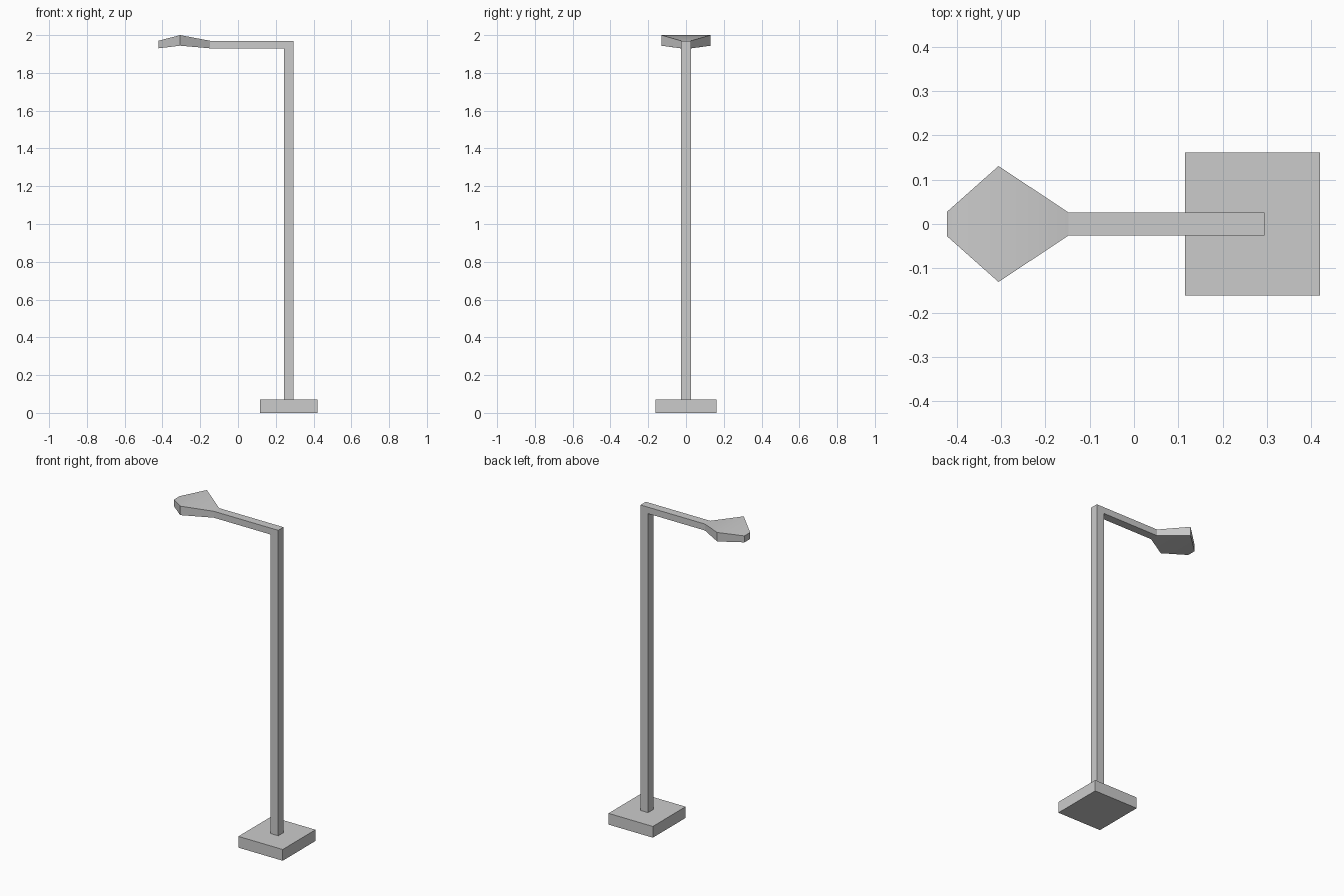
import bpy, bmesh, math

if "Cube" in bpy.data.objects:
    bpy.data.objects.remove(bpy.data.objects["Cube"])


def loft(name, sections, cap_start=False, cap_end=False):
    """Skin rectangular sections: (outer x, outer z, inner x, inner z, half width)."""
    bm = bmesh.new()
    rings = [[bm.verts.new(p) for p in ((ox, -w, oz), (ox, w, oz), (ix, w, iz), (ix, -w, iz))]
             for ox, oz, ix, iz, w in sections]
    for a, b in zip(rings, rings[1:]):
        for i in range(4):
            j = (i + 1) % 4
            bm.faces.new((a[i], a[j], b[j], b[i]))
    if cap_start:
        bm.faces.new(rings[0])
    if cap_end:
        bm.faces.new(rings[-1][::-1])
    bmesh.ops.recalc_face_normals(bm, faces=bm.faces)
    # Keep outward normals on shapes left open at the joint
    top = max(bm.faces, key=lambda f: f.calc_center_median().z)
    if top.normal.z < 0:
        bmesh.ops.reverse_faces(bm, faces=bm.faces)
    mesh = bpy.data.meshes.new(name)
    bm.to_mesh(mesh)
    bm.free()
    obj = bpy.data.objects.new(name, mesh)
    bpy.context.collection.objects.link(obj)
    return obj


# Square foot plate
bpy.ops.mesh.primitive_cube_add(size=1, location=(0.268, 0, 0.035))
base = bpy.context.object
base.name = "base"
base.scale = (0.305, 0.322, 0.07)

# Joint between the arm and the lamp head
joint = (-0.148, 1.97, -0.148, 1.93, 0.026)

# Post and horizontal arm as one mitred bar
loft("post_and_arm", [joint,
                      (0.295, 1.97, 0.243, 1.93, 0.026),
                      (0.295, 0.07, 0.243, 0.07, 0.026)])

# Kite-shaped lamp head, raised along its widest line
head = loft("lamp_head", [(-0.422, 1.97, -0.422, 1.93, 0.028),
                          (-0.306, 2.0, -0.306, 1.944, 0.131),
                          joint], cap_start=True)
bpy.ops.object.select_all(action='DESELECT')
head.select_set(True)
bpy.context.view_layer.objects.active = head
bpy.ops.object.shade_smooth_by_angle(angle=math.radians(30))
